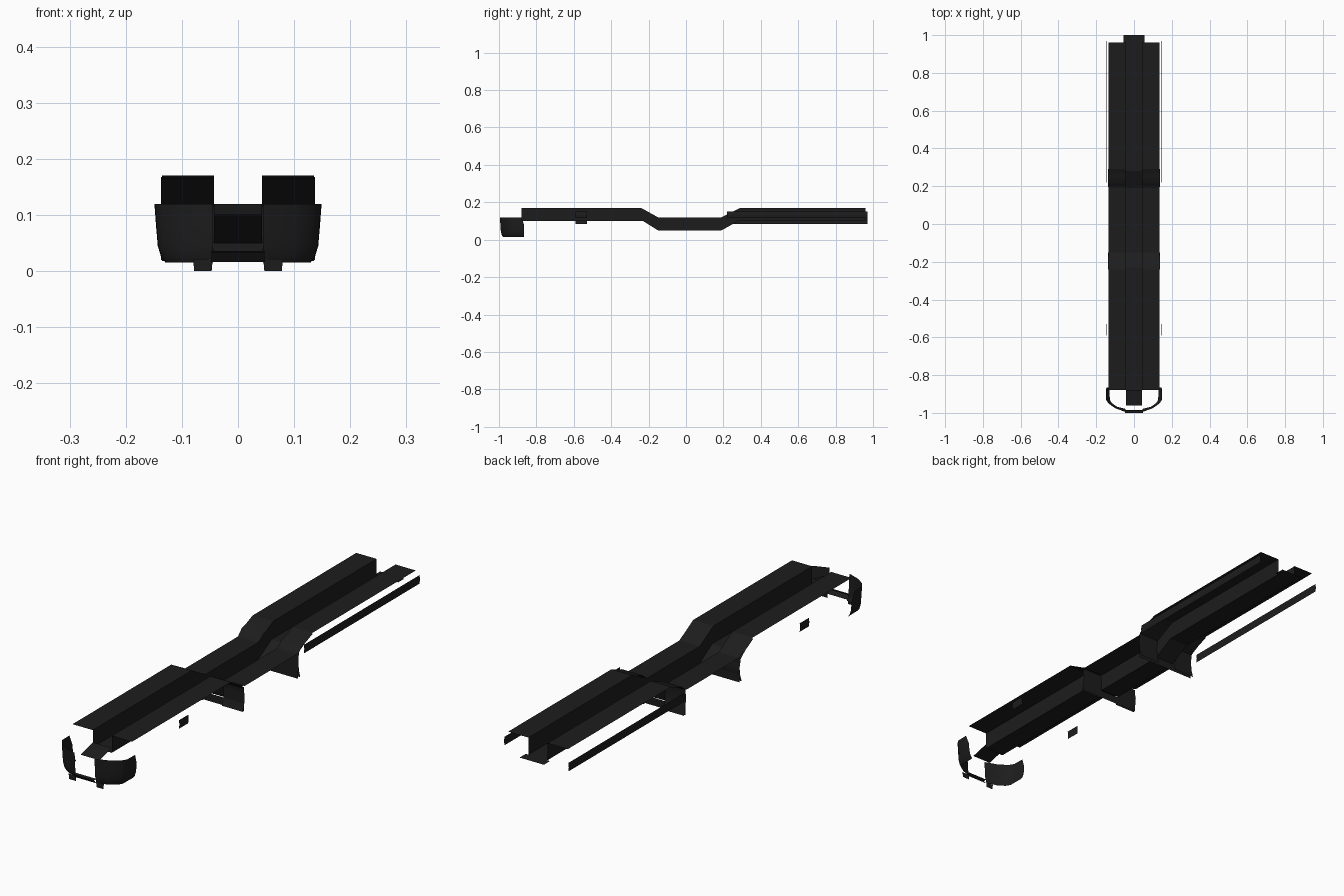
import bpy, bmesh

if "Cube" in bpy.data.objects:
    bpy.data.objects.remove(bpy.data.objects["Cube"])

black = bpy.data.materials.new("black_underbody")
black.diffuse_color = (0.012, 0.012, 0.012, 1)
black.use_nodes = True
black.node_tree.nodes["Principled BSDF"].inputs["Base Color"].default_value = black.diffuse_color


def add_object(name, bm, smooth=False):
    bmesh.ops.recalc_face_normals(bm, faces=bm.faces)
    mesh = bpy.data.meshes.new(name)
    bm.to_mesh(mesh)
    bm.free()
    ob = bpy.data.objects.new(name, mesh)
    bpy.context.collection.objects.link(ob)
    mesh.materials.append(black)
    if smooth:
        bpy.context.view_layer.objects.active = ob
        ob.select_set(True)
        bpy.ops.object.shade_smooth_by_angle(angle=0.6)
        ob.select_set(False)
    return ob


def sheet(name, rows, smooth=False):
    """Skin a grid of points, given as equal-length rows."""
    bm = bmesh.new()
    vs = [[bm.verts.new(p) for p in row] for row in rows]
    for a, b in zip(vs, vs[1:]):
        for i in range(len(a) - 1):
            bm.faces.new((a[i], a[i + 1], b[i + 1], b[i]))
    return add_object(name, bm, smooth)


def strip(name, profile, x0, x1, smooth=False):
    """Sweep a y,z profile sideways from x0 to x1."""
    return sheet(name, [[(x0, y, z) for y, z in profile],
                        [(x1, y, z) for y, z in profile]], smooth)


def panel(name, y, outline):
    """Flat crosswise panel from an x,z outline."""
    bm = bmesh.new()
    bm.faces.new([bm.verts.new((x, y, z)) for x, z in outline])
    return add_object(name, bm)


# Floor levels along the length: raised front, low middle, raised rear
deck = [(-0.88, 0.17), (-0.24, 0.17), (-0.15, 0.12),
        (0.19, 0.12), (0.29, 0.17), (0.96, 0.17)]
aisle = [(-0.88, 0.10), (-0.23, 0.10), (-0.15, 0.05),
         (0.19, 0.05), (0.28, 0.10), (0.96, 0.10)]

# Hat-shaped floor: side platforms, aisle walls, sunken aisle
A, W = 0.043, 0.135
rows = []
for (yd, zd), (ya, za) in zip(deck, aisle):
    rows.append([(-W, yd, zd), (-A, yd, zd), (-A, ya, za),
                 (A, ya, za), (A, yd, zd), (W, yd, zd)])
sheet("floor_pan", rows)

# Entry ramp at the front and floor tongue at the rear
strip("entry_ramp", [(-0.96, 0.10), (-0.88, 0.12)], -A, A)
strip("rear_tongue", [(0.96, 0.10), (1.0, 0.10)], -0.055, 0.055)

# Crosswise wheel-well panels, notched round the aisle
notched = [(-W, 0.018), (W, 0.018), (W, 0.118), (A, 0.118),
           (A, 0.05), (-A, 0.05), (-A, 0.118), (-W, 0.118)]
panel("front_well_panel", -0.155, notched)
panel("rear_well_panel", 0.195, notched)

for side, s in (("left", -1), ("right", 1)):
    # Rounded wheel housing behind each well panel
    strip(side + "_rear_wheel_housing",
          [(0.208, 0.02), (0.20, 0.05), (0.195, 0.09), (0.20, 0.125),
           (0.22, 0.143), (0.25, 0.152), (0.29, 0.168)],
          s * A, s * 0.137, True)
    strip(side + "_front_wheel_housing",
          [(-0.165, 0.02), (-0.155, 0.05), (-0.152, 0.08),
           (-0.16, 0.115), (-0.19, 0.138), (-0.24, 0.165)],
          s * A, s * 0.137, True)

    # Long side rail and small side tab
    top = 0.15 if s > 0 else 0.12
    for part, y0, y1 in (("rail", 0.22, 0.97), ("tab", -0.59, -0.53)):
        sheet(f"{side}_side_{part}",
              [[(s * 0.145, y0, top), (s * 0.147, y0, top - 0.017), (s * 0.145, y0, top - 0.035)],
               [(s * 0.145, y1, top), (s * 0.147, y1, top - 0.017), (s * 0.145, y1, top - 0.035)]])

    # Corner bumper: plan path tapered inward toward the bottom
    plan = [(0.149, -0.88), (0.148, -0.93), (0.135, -0.95),
            (0.10, -0.975), (0.045, -0.995)]
    rows = []
    for z, inset, back in ((0.12, 0, 0), (0.08, 0.003, 0.014), (0.045, 0.006, 0.015),
                           (0.025, 0.012, 0.015), (0.015, 0.02, 0.015)):
        row = []
        for i, (x, y) in enumerate(plan):
            k = (x - 0.045) / 0.104
            row.append((s * (x - inset * k),
                        y + (back if i == 0 else inset * (1 - k) * 0.8), z))
        rows.append(row)
    sheet(side + "_corner_bumper", rows, True)

    # Small foot below the bumper
    panel(side + "_bumper_foot", -0.984,
          [(s * 0.045, 0.022), (s * 0.08, 0.022), (s * 0.078, 0.0), (s * 0.047, 0.0)])

# Low bar joining the two bumper corners
strip("bumper_bar", [(-0.988, 0.036), (-1.0, 0.034), (-0.985, 0.016)], -0.047, 0.047)
